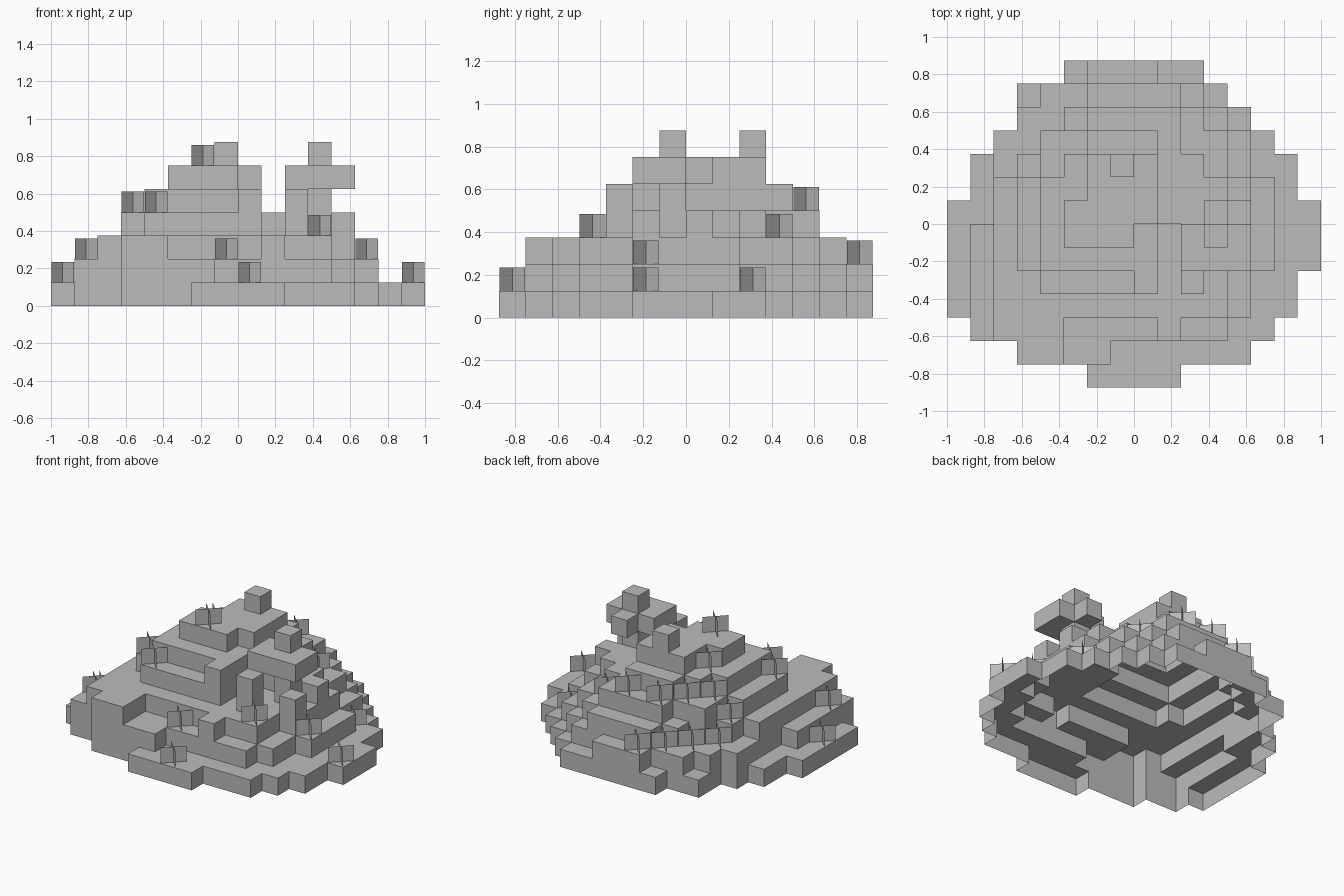
import bpy, bmesh

if "Cube" in bpy.data.objects:
    bpy.data.objects.remove(bpy.data.objects["Cube"])

S = 0.125  # block size

# one flat grey for the whole model
stone = bpy.data.materials.new("stone grey")
stone.diffuse_color = (0.5, 0.5, 0.5, 1)
stone.use_nodes = True
stone.node_tree.nodes["Principled BSDF"].inputs["Base Color"].default_value = stone.diffuse_color


def area(*rects):
    """Cells covered by rectangles (left, front, right, back)."""
    return {(i, j) for a, b, c, d in rects for i in range(a, c) for j in range(b, d)}


def grow(cells):
    steps = ((0, 0), (1, 0), (-1, 0), (0, 1), (0, -1))
    return {(i + a, j + b) for i, j in cells for a, b in steps}


def pos(i, j, k):
    return (-1 + S * i, -0.875 + S * j, S * k)


def quad(bm, *pts):
    bm.faces.new([bm.verts.new(p) for p in pts])


def finish(name, bm, weld=True):
    if weld:
        bmesh.ops.remove_doubles(bm, verts=bm.verts, dist=0.001)
    mesh = bpy.data.meshes.new(name)
    bm.to_mesh(mesh)
    bm.free()
    mesh.materials.append(stone)
    bpy.context.collection.objects.link(bpy.data.objects.new(name, mesh))


def blocks(name, cells, open_bottom=False):
    """Outer skin of a set of blocks."""
    bm = bmesh.new()
    for c in cells:
        for axis in range(3):
            u, v = (axis + 1) % 3, (axis + 2) % 3
            for side in (0, 1):
                n = list(c)
                n[axis] += 2 * side - 1
                if tuple(n) in cells or (open_bottom and n[2] < 0):
                    continue
                pts = []
                for a, b in ((0, 0), (1, 0), (1, 1), (0, 1)):
                    p = list(c)
                    p[axis] += side
                    p[u] += a
                    p[v] += b
                    pts.append(pos(*p))
                quad(bm, *(pts if side else pts[::-1]))
    finish(name, bm)


# terraces, from the rounded base to the peak
base = area((0, 5, 16, 8), (0, 3, 15, 8), (1, 3, 15, 10), (1, 2, 14, 10),
            (2, 2, 14, 11), (3, 1, 13, 12), (3, 1, 12, 13), (5, 1, 11, 14), (6, 0, 10, 1))
third = area((3, 1, 5, 3), (2, 2, 5, 3), (2, 3, 12, 9), (2, 5, 13, 9),
             (3, 5, 12, 10), (4, 5, 12, 11), (5, 5, 11, 12), (6, 5, 10, 13))
# the second terrace is a one-block ledge round the third
second = grow(third) | area((5, 1, 7, 2), (2, 10, 4, 12), (4, 11, 5, 13))
second = (second & base) - area((1, 7, 2, 9), (9, 13, 10, 14))
third.add((9, 2))  # single block on the front ledge
fourth = area((4, 4, 9, 11), (3, 5, 9, 9), (3, 7, 13, 8), (3, 8, 12, 9),
              (4, 9, 11, 10), (4, 10, 10, 11), (6, 11, 10, 12))
fifth = area((8, 4, 9, 10), (4, 5, 9, 9), (5, 9, 9, 10), (6, 10, 9, 11))
sixth = area((5, 6, 8, 8), (5, 7, 9, 8), (6, 8, 9, 10))
peak = {(7, 9)}

height = {}
for level, cells in enumerate((base, second, third, fourth, fifth, sixth, peak), 1):
    height.update({c: level for c in cells})

# hill: open-bottomed stepped shell
blocks("stepped_hill", {(i, j, k) for (i, j), h in height.items() for k in range(h)}, True)

# tree: trunk, leaf slab without its two back corners, and top block
leaves = area((10, 5, 13, 8)) - {(10, 7), (12, 7)}
blocks("tree", {(i, j, 5) for i, j in leaves} | {(11, 6, k) for k in (3, 4, 6)})

# roots standing in front of the trunk
blocks("tall_root", {(10, 4, 3), (10, 4, 4)})
blocks("short_root", {(12, 5, 3)})

# grass tufts: crossed diagonal cards standing on the terraces
tufts = [(8, 0), (7, 2), (11, 3), (13, 5), (15, 5), (6, 6), (3, 5), (4, 4), (1, 3), (0, 5),
         (13, 9), (5, 8), (10, 10), (8, 11), (6, 11), (5, 10), (4, 9), (3, 9),
         (6, 13), (5, 12), (4, 11), (3, 10)]
bm = bmesh.new()
r, tall = 0.06, 0.11
for i, j in tufts:
    x, y, z = pos(i + 0.5, j + 0.5, height[i, j])
    for s in (1, -1):
        quad(bm, (x - r, y - r * s, z), (x + r, y + r * s, z),
             (x + r, y + r * s, z + tall), (x - r, y - r * s, z + tall))
finish("grass_tufts", bm, weld=False)
